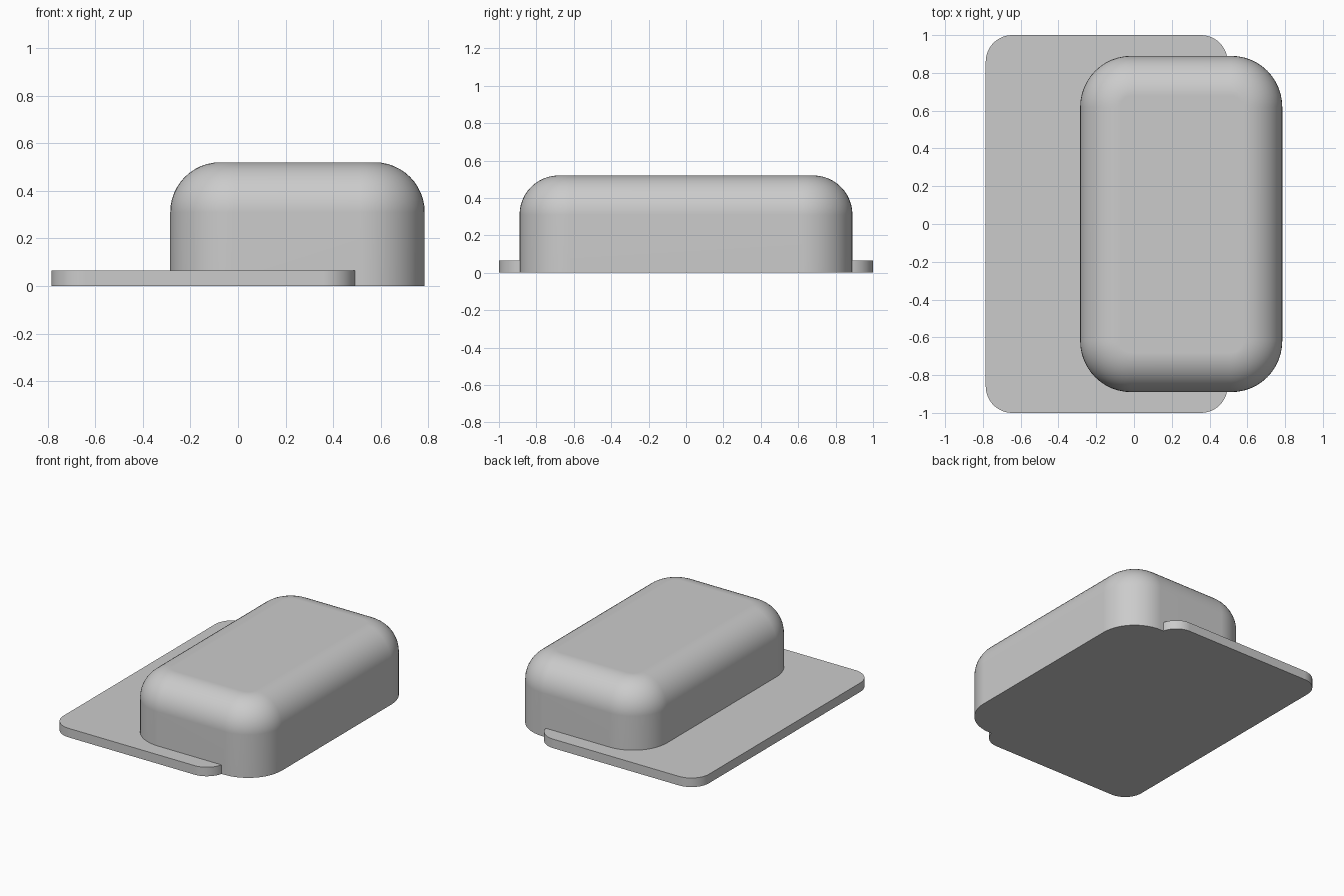
import bpy
import bmesh
from mathutils import Vector

cube = bpy.data.objects.get("Cube")
if cube:
    bpy.data.objects.remove(cube, do_unlink=True)

# Single plain grey
grey = bpy.data.materials.new("light_grey")
grey.use_nodes = True
color = (0.6, 0.6, 0.6, 1.0)
grey.diffuse_color = color
grey.node_tree.nodes["Principled BSDF"].inputs["Base Color"].default_value = color


def rounded_block(name, low, high, corner_radius, top_radius=0.0, segments=12):
    """Box with rounded upright corners and, optionally, a rounded top rim."""
    low, high = Vector(low), Vector(high)
    bm = bmesh.new()
    bmesh.ops.create_cube(bm, size=1)
    bmesh.ops.scale(bm, vec=high - low, verts=bm.verts)
    bmesh.ops.translate(bm, vec=(low + high) / 2, verts=bm.verts)

    def bevel(edges, radius):
        bmesh.ops.bevel(bm, geom=edges, offset=radius, offset_type="OFFSET",
                        segments=segments, profile=0.5, affect="EDGES",
                        clamp_overlap=False)

    bevel([e for e in bm.edges
           if abs(e.verts[0].co.z - e.verts[1].co.z) > 0.01], corner_radius)
    if top_radius:
        bevel([e for e in bm.edges
               if all(v.co.z > high.z - 0.001 for v in e.verts)], top_radius)
    bmesh.ops.recalc_face_normals(bm, faces=bm.faces)

    mesh = bpy.data.meshes.new(name)
    bm.to_mesh(mesh)
    bm.free()
    mesh.materials.append(grey)
    obj = bpy.data.objects.new(name, mesh)
    bpy.context.collection.objects.link(obj)

    bpy.ops.object.select_all(action="DESELECT")
    obj.select_set(True)
    bpy.context.view_layer.objects.active = obj
    bpy.ops.object.shade_smooth_by_angle()
    weighted = obj.modifiers.new("flat_face_normals", "WEIGHTED_NORMAL")
    weighted.keep_sharp = True
    return obj


# Thin base plate, offset towards -x
rounded_block("base_plate", (-0.785, -1, 0), (0.495, 1, 0.065), 0.14)

# Tall rounded cover, overlapping the plate on the +x side
rounded_block("rounded_cover", (-0.285, -0.89, 0), (0.785, 0.89, 0.52), 0.27, 0.21)
